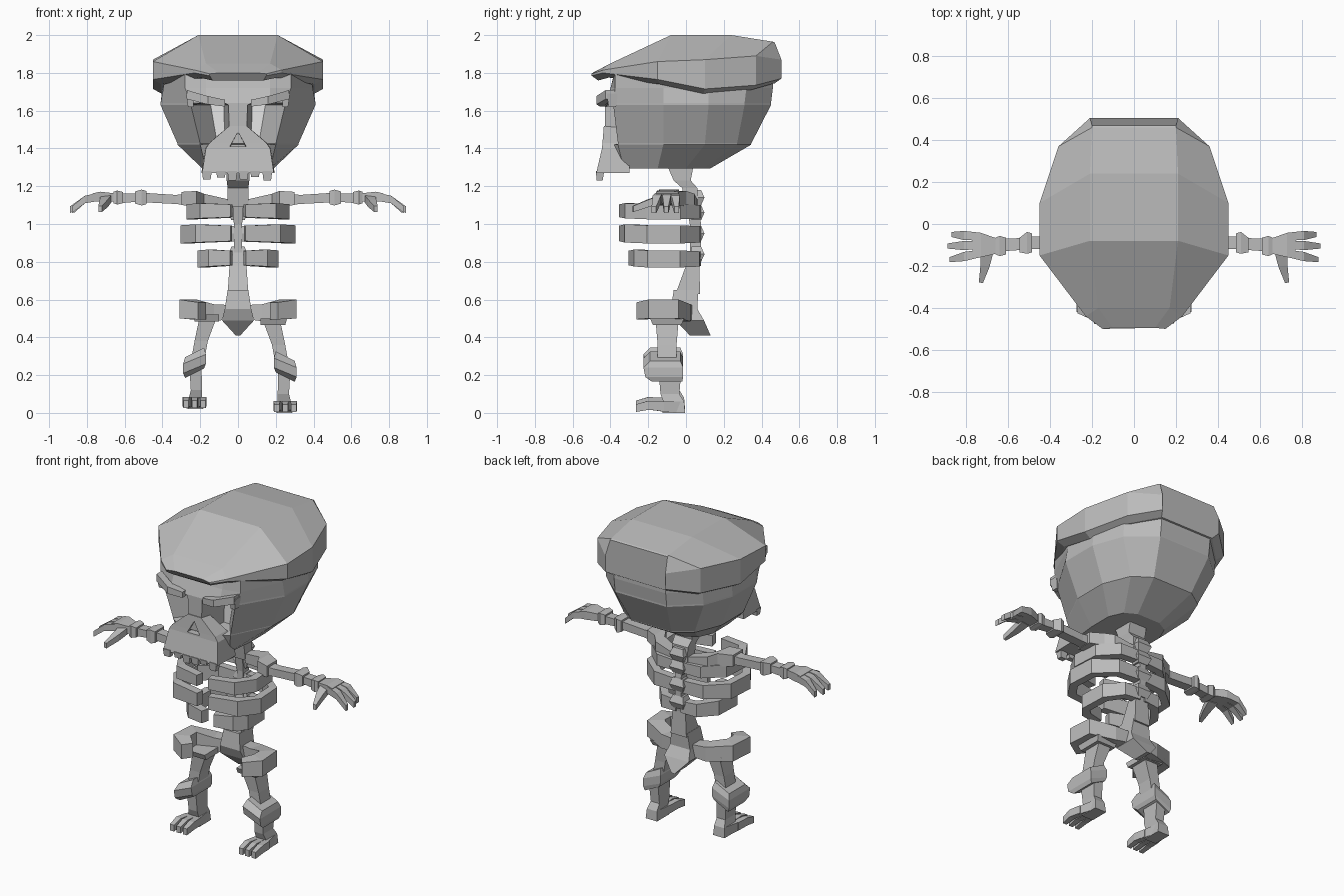
import bpy, bmesh, math
from mathutils import Vector


def material(name, c):
    m = bpy.data.materials.new(name)
    m.diffuse_color = (c, c, c, 1)
    return m


BONE = material("bone grey", 0.5)
EYE = material("eye white", 1.0)


def loft(name, rings, side=1, shift=(0, 0, 0), eye_rule=None):
    """Join equal-length closed rings of points with quads and cap both ends."""
    bm = bmesh.new()
    rows = [[bm.verts.new((side * p[0] + shift[0], p[1] + shift[1], p[2] + shift[2]))
             for p in r] for r in rings]
    n = len(rows[0])
    for k, (a, b) in enumerate(zip(rows, rows[1:])):
        for i in range(n):
            j = (i + 1) % n
            f = bm.faces.new((a[i], a[j], b[j], b[i]))
            if eye_rule and eye_rule(k, i):
                f.material_index = 1
    bm.faces.new(rows[0])
    bm.faces.new(rows[-1])
    bmesh.ops.recalc_face_normals(bm, faces=bm.faces)
    me = bpy.data.meshes.new(name)
    bm.to_mesh(me)
    bm.free()
    me.materials.append(BONE)
    me.materials.append(EYE)
    ob = bpy.data.objects.new(name, me)
    bpy.context.collection.objects.link(ob)
    return ob


def bar(name, pts, axis, side=1, shift=(0, 0, 0)):
    """Box-section bar through (x, y, z, half_a, half_b); axis is z, x or band (level strip)."""
    rings = []
    for k, (x, y, z, a, b) in enumerate(pts):
        c = Vector((x, y, z))
        if axis == 'z':
            u, v = Vector((1, 0, 0)), Vector((0, 1, 0))
        elif axis == 'x':
            u, v = Vector((0, 1, 0)), Vector((0, 0, 1))
        else:
            p, q = pts[max(k - 1, 0)], pts[min(k + 1, len(pts) - 1)]
            t = Vector((q[0] - p[0], q[1] - p[1], 0)).normalized()
            u, v = Vector((-t.y, t.x, 0)), Vector((0, 0, 1))
        rings.append([c + u * a * i + v * b * j for i, j in ((-1, -1), (1, -1), (1, 1), (-1, 1))])
    return loft(name, rings, side, shift)


def mirrored(half):
    """Close a half outline (right side, front to back) with its mirror image."""
    return half + [(-x, y, z) for x, y, z in reversed(half)]


# Skull cap: cross-sections from the front brim to the back
# (rim half width, rim y, rim bottom, rim top, crown half width, crown y, crown z)
cap = [(.15, -.50, 1.785, 1.795, .10, -.495, 1.80),
       (.23, -.44, 1.80, 1.815, .17, -.40, 1.85),
       (.45, -.15, 1.765, 1.86, .21, -.08, 2.0),
       (.45, .10, 1.715, 1.87, .21, .24, 2.0),
       (.36, .37, 1.735, 1.89, .20, .46, 1.965),
       (.21, .505, 1.77, 1.87, .20, .47, 1.96)]
loft("skull_cap", [mirrored([(w * .9, y * .93, zb - .025), (w, y, zb), (w, y, zt), (cw, cy, cz)])
                   for w, y, zb, zt, cw, cy, cz in cap])


# Skull: rings that dip inwards for the eye sockets
def skull_ring(z, front, cheek, s1, s2, b1, b2, socket=None):
    nose, inner, outer = socket or ((.07, front), (.12, front), (.17, front))
    half = [nose, inner, outer, cheek, s1, s2, b1, b2]
    return mirrored([(x, y, z) for x, y in half])


low = ((.20, -.36), (.32, -.12), (.32, .10), (.25, .27), (.14, .345))
mid = ((.25, -.385), (.41, -.12), (.41, .12), (.34, .31), (.18, .45))
top = ((.28, -.375), (.395, -.12), (.40, .12), (.34, .32), (.18, .46))
loft("skull", [
    skull_ring(1.295, -.33, (.17, -.33), (.19, -.15), (.19, 0), (.15, .09), (.08, .13)),
    skull_ring(1.42, -.38, *low),
    skull_ring(1.425, -.43, *low, ((.045, -.43), (.07, -.24), (.11, -.24))),
    skull_ring(1.63, -.43, *mid, ((.05, -.43), (.075, -.24), (.145, -.24))),
    skull_ring(1.64, -.43, *mid),
    skull_ring(1.72, -.40, *top),
    skull_ring(1.80, -.38, *top)],
    eye_rule=lambda k, i: k == 2 and i in (1, 13))

# Upper jaw with a three-sided nose hole
jaw = loft("upper_jaw", [[(-w, f, z), (w, f, z), (w * 1.02, b, z), (-w * 1.02, b, z)]
                         for z, w, f, b in ((1.27, .19, -.475, -.30), (1.40, .17, -.445, -.30),
                                            (1.43, .15, -.442, -.33), (1.52, .045, -.435, -.36))])
cutter = loft("nose_cutter", [[(-.05 * s, y, 1.41), (.05 * s, y, 1.41), (0, y, 1.41 + .09 * s)]
                              for s, y in ((1, -.55), (.8, -.385))])
cutter.hide_render = True
cutter.hide_viewport = True
cut = jaw.modifiers.new("nose_hole", 'BOOLEAN')
cut.object = cutter
cut.solver = 'EXACT'

# Teeth
for i, (x, h) in enumerate(((-.165, .045), (-.09, .035), (-.03, .05), (.03, .045), (.09, .03), (.155, .05))):
    bar(f"tooth_{i}", [(x, -.455, 1.28, .026, .022), (x, -.457, 1.28 - h, .02, .016)], 'z')

# Spine: tapering column with vertebra blocks, ending in the tail bone
bar("neck", [(0, -.03, 1.31, .06, .07), (0, -.02, 1.23, .06, .045), (0, .02, 1.19, .055, .04),
             (0, .03, 1.09, .055, .035)], 'z')
bar("spine", [(0, .03, 1.12, .03, .03), (0, .05, 1.0, .022, .03), (0, .05, .85, .022, .03),
              (0, .035, .78, .045, .035), (0, .01, .63, .055, .065)], 'z')
for i, z in enumerate((1.14, 1.06, .95, .84)):
    bar(f"vertebra_{i}", [(0, .055, z + .04, .035, .025), (0, .06, z, .05, .038),
                          (0, .055, z - .04, .035, .025)], 'z')
bar("tail_bone", [(0, .0, .65, .055, .065), (0, -.01, .55, .07, .07), (0, .02, .49, .085, .075),
                  (0, .075, .41, .012, .055)], 'z')

for side, label in ((1, "right"), (-1, "left")):
    # Ribs: flat strips curling from the spine round to the front
    for i, (z, w, f, h) in enumerate(((1.065, .26, -.33, .04), (.945, .295, -.33, .048), (.815, .20, -.28, .045))):
        bar(f"{label}_rib_{i}", [(.015, .055, z, .025, h * .8), (w * .55, .05, z, .025, h * .9),
                                 (w * .92, -.04, z, .025, h), (w * .95, -.2, z, .025, h),
                                 (w * .72, f + .03, z + .005, .028, h), (.035, f, z + .005, .025, h * .85)],
            'band', side)

    # Arm: shoulder, two bones, elbow and wrist
    bar(f"{label}_shoulder", [(.05, .03, 1.10, .03, .03), (.18, .0, 1.125, .045, .035),
                              (.22, -.06, 1.135, .06, .04), (.30, -.09, 1.135, .05, .035)], 'x', side)
    bar(f"{label}_upper_arm", [(.27, -.09, 1.13, .035, .03), (.33, -.09, 1.13, .03, .024),
                               (.50, -.09, 1.14, .03, .025)], 'x', side)
    bar(f"{label}_elbow", [(.485, -.09, 1.14, .045, .035), (.51, -.09, 1.14, .052, .042),
                           (.545, -.10, 1.14, .035, .032)], 'x', side)
    bar(f"{label}_forearm", [(.53, -.095, 1.14, .028, .022), (.63, -.10, 1.135, .03, .025)], 'x', side)
    bar(f"{label}_wrist", [(.61, -.105, 1.14, .04, .03), (.64, -.105, 1.14, .048, .037),
                           (.66, -.105, 1.14, .04, .03)], 'x', side)
    # Hand: palm, three drooping fingers and a thumb
    bar(f"{label}_palm", [(.65, -.105, 1.14, .035, .022), (.73, -.10, 1.145, .058, .026),
                          (.77, -.10, 1.14, .06, .022)], 'x', side)
    for i, (y0, y1, x1) in enumerate(((-.06, -.05, .87), (-.10, -.105, .89), (-.14, -.17, .88))):
        bar(f"{label}_finger_{i}", [(.73, y0, 1.145, .018, .022), (.81, (y0 + y1) / 2, 1.13, .022, .02),
                                    (x1, y1, 1.075, .012, .018)], 'x', side)
    bar(f"{label}_thumb", [(.70, -.13, 1.135, .03, .02), (.71, -.20, 1.11, .022, .02),
                           (.73, -.28, 1.08, .01, .016)], 'band', side)

    # Pelvis: thick strip curling forwards from the spine
    bar(f"{label}_hip", [(.03, .0, .535, .035, .035), (.14, -.02, .53, .045, .045),
                         (.26, -.07, .55, .05, .05), (.265, -.18, .55, .05, .05),
                         (.19, -.235, .54, .035, .045)], 'band', side)

    # Leg: thigh, slanted knee, shin, foot and toes
    shift = (0, 0, 0) if side > 0 else (.02, 0, .02)
    bar(f"{label}_hip_joint", [(.19, -.10, .50, .07, .09), (.185, -.10, .465, .065, .075)], 'z', side, shift)
    bar(f"{label}_thigh", [(.18, -.10, .48, .045, .06), (.215, -.10, .36, .035, .05),
                           (.235, -.10, .25, .035, .05)], 'z', side, shift)
    knee = []
    for z, r, d, y in ((.30, .05, .08, -.11), (.265, .06, .105, -.12), (.215, .06, .10, -.115), (.19, .05, .08, -.10)):
        knee.append([(.25 + r * i, y + d * j, z - .025 * i) for i, j in ((-1, -1), (1, -1), (1, 1), (-1, 1))])
    loft(f"{label}_knee", knee, side, shift)
    bar(f"{label}_shin", [(.245, -.085, .22, .032, .06), (.24, -.085, .10, .03, .05),
                          (.245, -.065, .06, .035, .055), (.245, -.065, .0, .04, .06)], 'z', side, shift)
    bar(f"{label}_foot", [(.245, -.03, .03, .035, .03), (.25, -.15, .035, .055, .025)], 'band', side, shift)
    for i, (x0, x1) in enumerate(((.215, .205), (.25, .25), (.285, .295))):
        bar(f"{label}_toe_{i}", [(x0, -.12, .035, .018, .025), (x1, -.20, .04, .018, .024),
                                 (x1, -.265, .025, .014, .02)], 'band', side, shift)

    # Angry brow: raised strip over the eye, with a drop at the outer end
    bar(f"{label}_brow", [(.07, -.435, 1.64, .02, .018), (.16, -.45, 1.655, .025, .022),
                          (.27, -.40, 1.685, .025, .024)], 'x', side)
    bar(f"{label}_brow_end", [(.255, -.39, 1.69, .02, .03), (.25, -.39, 1.62, .015, .02)], 'z', side)
